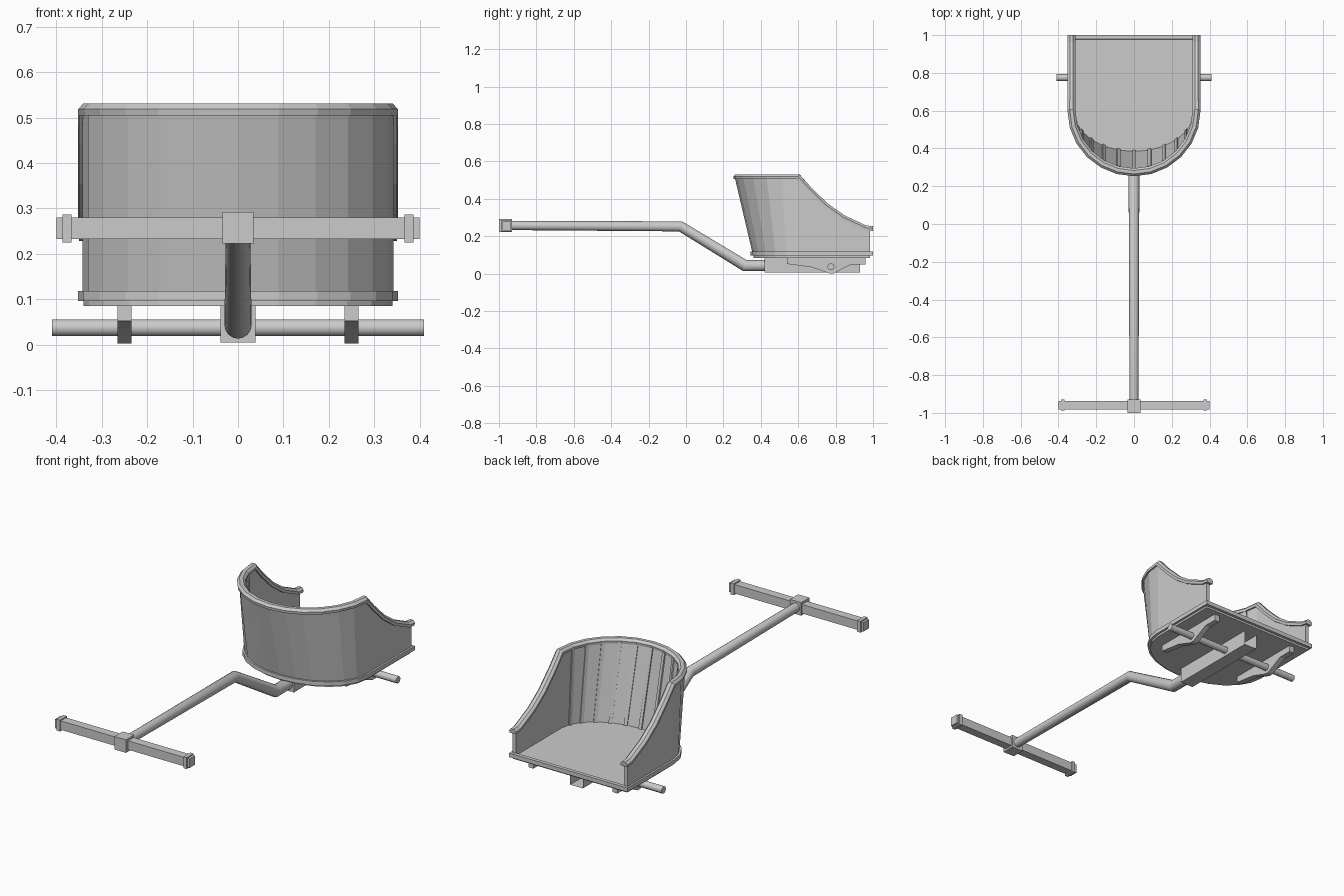
import bpy, bmesh
from math import sin, cos, pi
from mathutils import Vector as V

if "Cube" in bpy.data.objects:
    bpy.data.objects.remove(bpy.data.objects["Cube"])

def make(name, verts, faces, smooth=None):
    me = bpy.data.meshes.new(name)
    me.from_pydata([tuple(v) for v in verts], [], faces)
    bm = bmesh.new()
    bm.from_mesh(me)
    bmesh.ops.recalc_face_normals(bm, faces=bm.faces)
    bm.to_mesh(me)
    bm.free()
    ob = bpy.data.objects.new(name, me)
    bpy.context.collection.objects.link(ob)
    if smooth:
        bpy.ops.object.select_all(action='DESELECT')
        bpy.context.view_layer.objects.active = ob
        ob.select_set(True)
        bpy.ops.object.shade_smooth_by_angle(angle=smooth)
    return ob

def box(name, x0, x1, y0, y1, z0, z1, open_back=False):
    v = [(x, y, z) for x in (x0, x1) for y in (y0, y1) for z in (z0, z1)]
    f = [(0, 1, 3, 2), (4, 6, 7, 5), (0, 4, 5, 1), (0, 2, 6, 4), (1, 5, 7, 3)]
    return make(name, v, f if open_back else f + [(2, 3, 7, 6)])

def prism(name, pts, axis, a, b):
    put = (lambda p, t: (t, p[0], p[1])) if axis == 'x' else (lambda p, t: (p[0], p[1], t))
    n = len(pts)
    v = [put(p, t) for t in (a, b) for p in pts]
    f = [(i, (i + 1) % n, n + (i + 1) % n, n + i) for i in range(n)]
    return make(name, v, f + [tuple(range(n))[::-1], tuple(range(n, 2 * n))])

def sweep(name, path, section, closed=False, scales=None, smooth=None, fixed_side=None):
    """Sweep a (side, up) section along a path with mitred corners."""
    path = [V(p) for p in path]
    n, m, verts, faces = len(path), len(section), [], []
    for i, p in enumerate(path):
        a = (p - path[i - 1]).normalized() if closed or i else None
        b = (path[(i + 1) % n] - p).normalized() if closed or i < n - 1 else None
        a, b = a or b, b or a
        t = (a + b).normalized()
        side = V(fixed_side) if fixed_side else t.cross(V((0, 0, 1))).normalized()
        up = side.cross(t).normalized()
        bend = a - b
        k = 1 / max(t.dot(a), 0.5)
        ks = k if abs(bend.dot(side)) > abs(bend.dot(up)) else 1
        ku = k if ks == 1 else 1
        s = scales[i] if scales else 1
        verts += [p + side * u * s * ks + up * w * s * ku for u, w in section]
    for i in range(n if closed else n - 1):
        j = (i + 1) % n
        faces += [(i*m + k, i*m + (k+1) % m, j*m + (k+1) % m, j*m + k) for k in range(m)]
    if not closed:
        faces += [tuple(range(m))[::-1], tuple(range((n - 1) * m, n * m))]
    return make(name, verts, faces, smooth)

def ring(r, n):
    return [(r * cos(2*pi*i/n), r * sin(2*pi*i/n)) for i in range(n)]

def arc(w, depth):
    return [(w * cos(pi*i/12), 0.6 - depth * sin(pi*i/12)) for i in range(13)]

# Curved body wall: straight sides dip to the back, front leans outward
slope = [(0.985, 0.238), (0.93, 0.255), (0.84, 0.3), (0.75, 0.363), (0.66, 0.45)]

def stations(w, depth):
    s = [(w, y) for y, z in slope]
    return s + arc(w, depth) + [(-x, y) for x, y in s[::-1]]

tops = [z for y, z in slope] + [0.517] * 13 + [z for y, z in slope[::-1]]
loops = [(stations(0.342, 0.242), None), (stations(0.342, 0.34), tops),
         (stations(0.32, 0.312), tops), (stations(0.32, 0.214), None)]
n = len(tops)
verts = [(x, y, zs[i] if zs else 0.1) for pts, zs in loops for i, (x, y) in enumerate(pts)]
faces = [(k*n + i, k*n + i + 1, (k+1) % 4*n + i + 1, (k+1) % 4*n + i)
         for k in range(4) for i in range(n - 1)]
faces += [(0, n, 2*n, 3*n), (n-1, 4*n-1, 3*n-1, 2*n-1)]
make("body_wall", verts, faces)

# Top rail following the wall edge
rail = [(-0.019, -0.012), (0.019, -0.012), (0.021, 0.002), (0.009, 0.014),
        (-0.009, 0.014), (-0.021, 0.002)]
path = [(x, y, z) for (x, y), z in zip(stations(0.331, 0.326), tops)]
path[0] = (0.331, 0.96, 0.244)
path[-1] = (-0.331, 0.96, 0.244)
path = [(0.331, 1.0, 0.24)] + path
path[2:3] = [] 
path.append((-0.331, 1.0, 0.24))
del path[-3]
sweep("top_rail", path, rail)

# Inner wall battens
for i in range(1, 12):
    a = pi * i / 12
    c, s = cos(a), sin(a)
    v = []
    for depth, z in ((0.214, 0.105), (0.31, 0.51)):
        for off in (0.004, -0.007):
            for t in (-0.009, 0.009):
                v.append(((0.32 + off) * c - t * s, 0.6 - (depth + off) * s - t * c, z))
    make("wall_batten", v, [(0, 1, 3, 2), (4, 6, 7, 5), (0, 4, 5, 1),
                            (2, 3, 7, 6), (0, 2, 6, 4), (1, 5, 7, 3)])

# Floor and its rim
prism("floor", [(0.34, 0.985)] + arc(0.34, 0.24) + [(-0.34, 0.985)], 'z', 0.085, 0.108)
rim = [(-0.012, -0.011), (0.008, -0.011), (0.012, -0.006), (0.012, 0.006),
       (0.008, 0.011), (-0.012, 0.011)]
foot = [(0.34, 0.988)] + arc(0.34, 0.243) + [(-0.34, 0.988)]
sweep("floor_rim", [(x, y, 0.107) for x, y in foot], rim, closed=True)

# Underside beam, brackets and axle
box("centre_beam", -0.038, 0.038, 0.42, 0.93, 0.005, 0.087, open_back=True)
bracket = [(0.54, 0.09), (0.54, 0.052), (0.67, 0.035), (0.765, 0.002), (0.79, 0.002),
           (0.885, 0.05), (0.96, 0.05), (0.96, 0.09)]
for x in (-0.25, 0.25):
    prism("axle_bracket", bracket, 'x', x - 0.015, x + 0.015)
sweep("axle", [(-0.41, 0.775, 0.037), (0.41, 0.775, 0.037)], ring(0.019, 10), smooth=0.7)

# Draught pole
sweep("pole", [(0, 0.43, 0.043), (0, 0.315, 0.043), (0, -0.03, 0.253), (0, -0.94, 0.257)],
      ring(0.03, 16), scales=[1, 1, 0.9, 0.8], smooth=0.6, fixed_side=(1, 0, 0))

# Yoke with centre block and end collars
box("yoke_bar", -0.4, 0.4, -0.982, -0.936, 0.232, 0.28)
box("yoke_block", -0.034, 0.034, -1.0, -0.93, 0.222, 0.292)
for x in (-0.377, 0.377):
    box("yoke_collar", x - 0.01, x + 0.01, -0.988, -0.93, 0.225, 0.286)
